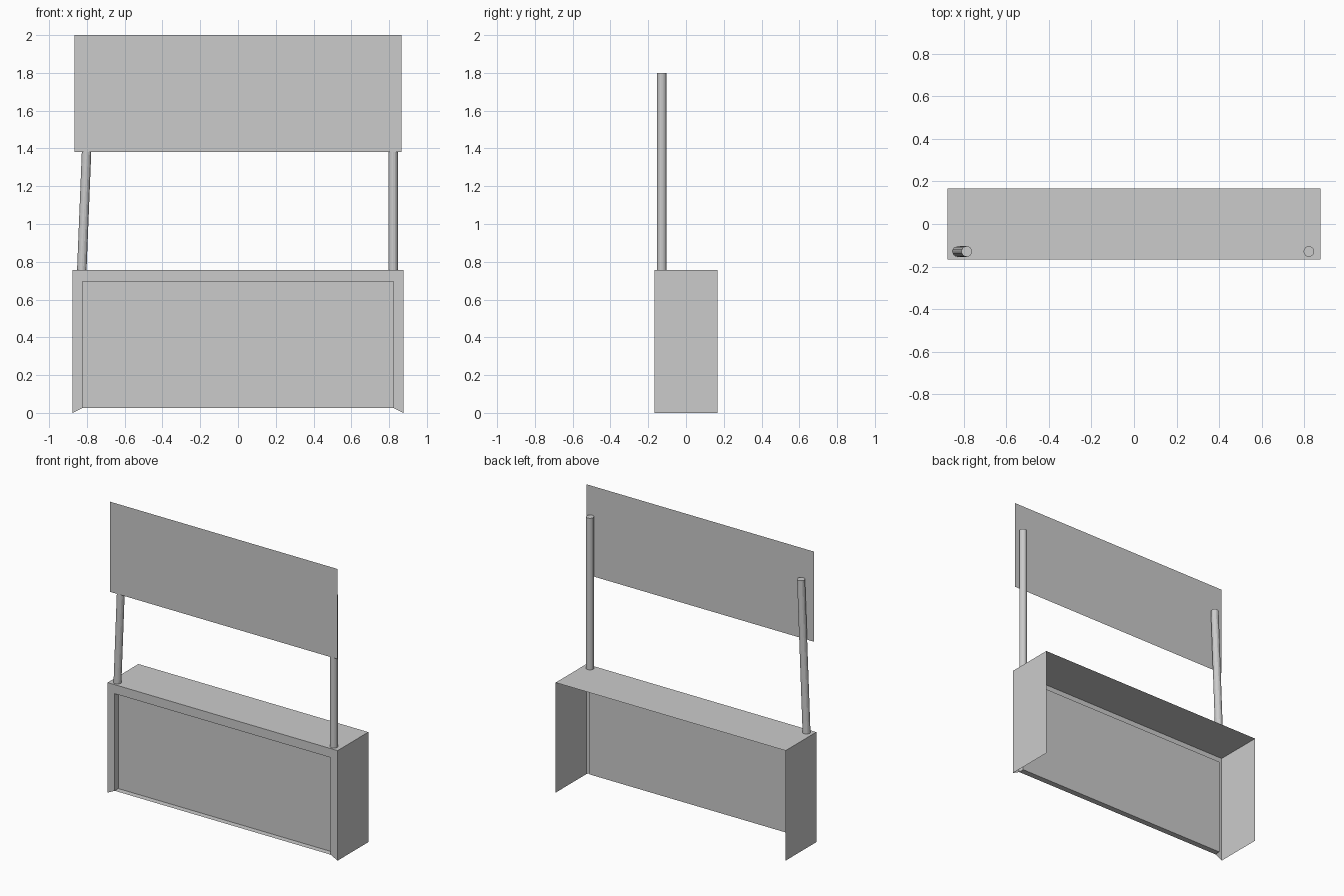
import bpy, bmesh
from mathutils import Vector

if "Cube" in bpy.data.objects:
    bpy.data.objects.remove(bpy.data.objects["Cube"])

grey = bpy.data.materials.new("plain grey")
grey.diffuse_color = (0.6, 0.6, 0.6, 1)
grey.use_nodes = True
grey.node_tree.nodes["Principled BSDF"].inputs["Base Color"].default_value = grey.diffuse_color


def finish(bm, name):
    mesh = bpy.data.meshes.new(name)
    bm.to_mesh(mesh)
    bm.free()
    mesh.materials.append(grey)
    obj = bpy.data.objects.new(name, mesh)
    bpy.context.collection.objects.link(obj)
    return obj


# Counter: thin shell, open at the back and bottom, with a recessed front panel
W, Y0, Y1, H = 0.875, -0.167, 0.167, 0.757
bm = bmesh.new()
bmesh.ops.create_cube(bm, size=1)
for v in bm.verts:
    v.co = (v.co.x * 2 * W, Y0 if v.co.y < 0 else Y1, H if v.co.z > 0 else 0)
bm.normal_update()
unused = [f for f in bm.faces if f.normal.y > 0.5 or f.normal.z < -0.5]
bmesh.ops.delete(bm, geom=unused, context='FACES')
front = next(f for f in bm.faces if f.normal.y < -0.5)
bmesh.ops.inset_region(bm, faces=[front], thickness=0.055)
for v in front.verts:
    v.co.x = 0.822 if v.co.x > 0 else -0.822
    v.co.z = 0.695 if v.co.z > H / 2 else 0.027
# Recess: push the inner panel back, leaving walls around it
panel = bmesh.ops.extrude_discrete_faces(bm, faces=[front])["faces"][0]
bmesh.ops.translate(bm, verts=panel.verts[:], vec=(0, 0.04, 0))
finish(bm, "counter")


# Poles: the left one leans slightly inwards
def pole(name, x_bottom, x_top, y=-0.129, z0=0.757, z1=1.8):
    bm = bmesh.new()
    bmesh.ops.create_cone(bm, cap_ends=True, segments=16,
                          radius1=0.025, radius2=0.025, depth=z1 - z0)
    for v in bm.verts:
        x = x_top if v.co.z > 0 else x_bottom
        v.co += Vector((x, y, (z0 + z1) / 2))
    finish(bm, name)


pole("left_pole", -0.827, -0.785)
pole("right_pole", 0.821, 0.821)

# Sign board: thin sheet just in front of the poles
bm = bmesh.new()
bm.faces.new([bm.verts.new((x, -0.156, z)) for x, z in
              ((-0.865, 1.38), (0.865, 1.38), (0.865, 2.0), (-0.865, 2.0))])
finish(bm, "sign_board")
